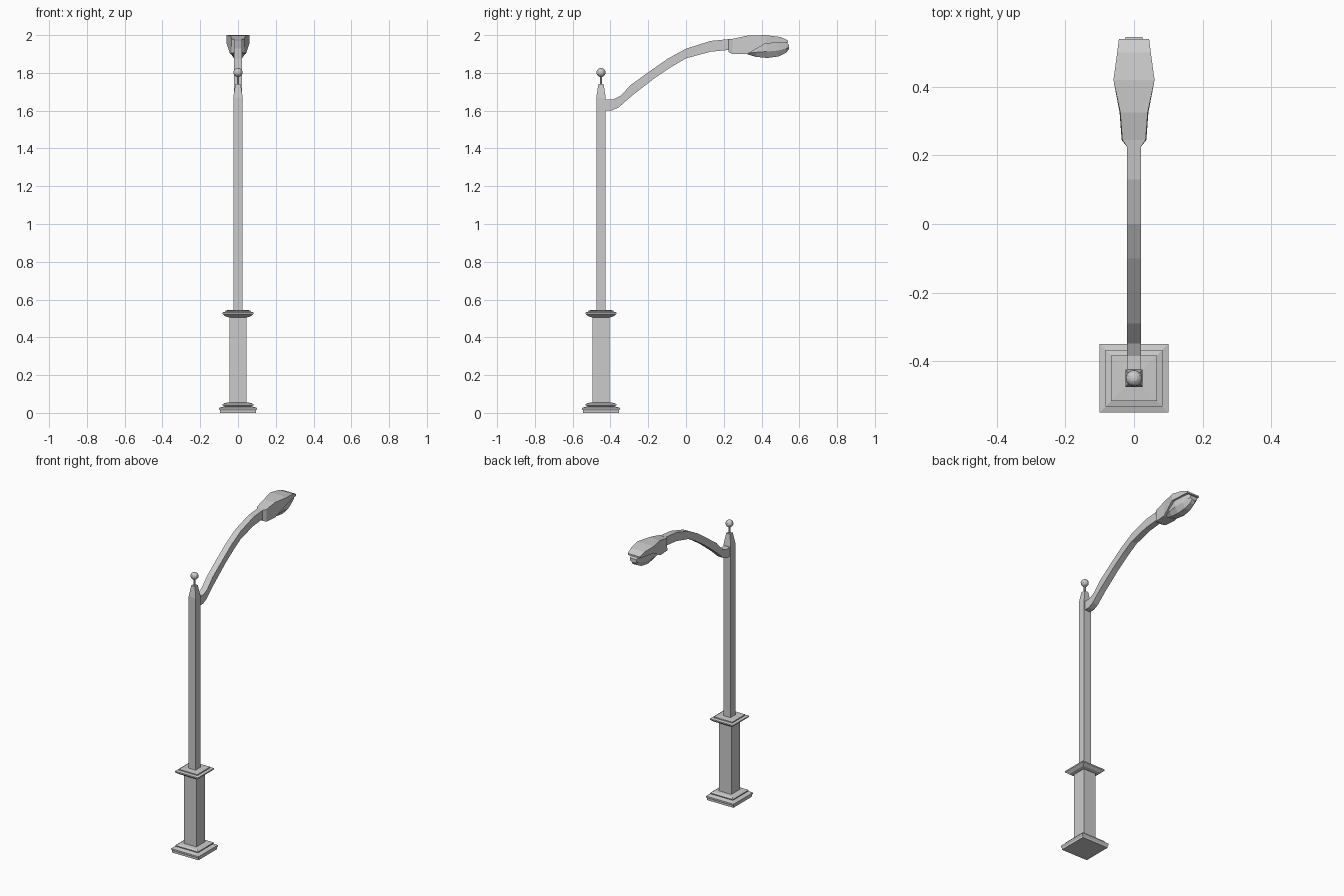
import bpy, bmesh
from mathutils import Matrix

POLE_Y = -0.45


def loft(name, rings):
    """Skin a list of equal-length point rings and cap both ends."""
    bm = bmesh.new()
    vs = [[bm.verts.new(p) for p in r] for r in rings]
    n = len(vs[0])
    for a, b in zip(vs, vs[1:]):
        for i in range(n):
            j = (i + 1) % n
            bm.faces.new((a[i], a[j], b[j], b[i]))
    bm.faces.new(vs[0])
    bm.faces.new(vs[-1])
    bmesh.ops.recalc_face_normals(bm, faces=bm.faces)
    return finish(name, bm)


def finish(name, bm):
    me = bpy.data.meshes.new(name)
    bm.to_mesh(me)
    bm.free()
    ob = bpy.data.objects.new(name, me)
    bpy.context.collection.objects.link(ob)
    return ob


def square_tower(name, profile):
    """Square rings around the pole axis from (half width, height) pairs."""
    return loft(name, [[(sx * h, POLE_Y + sy * h, z)
                        for sx, sy in ((-1, -1), (1, -1), (1, 1), (-1, 1))]
                       for h, z in profile])


# stepped foot, pedestal and collar
square_tower("pedestal", [
    (0.095, 0.0), (0.095, 0.012), (0.10, 0.02), (0.10, 0.027), (0.085, 0.031),
    (0.07, 0.035), (0.082, 0.04), (0.082, 0.046), (0.07, 0.053), (0.045, 0.055),
    (0.045, 0.505), (0.065, 0.51), (0.083, 0.524), (0.083, 0.532),
    (0.067, 0.536), (0.067, 0.543), (0.025, 0.545)])

# pole with tapered top
square_tower("pole", [(0.025, 0.54), (0.025, 1.67), (0.014, 1.74)])

# finial stem and ball
bm = bmesh.new()
bmesh.ops.create_cone(bm, cap_ends=True, segments=8, radius1=0.006, radius2=0.006,
                      depth=0.06, matrix=Matrix.Translation((0, POLE_Y, 1.765)))
finish("finial_stem", bm)
bm = bmesh.new()
bmesh.ops.create_uvsphere(bm, u_segments=12, v_segments=8, radius=0.024,
                          matrix=Matrix.Translation((0, POLE_Y, 1.802)))
finish("finial_ball", bm)

# curved arm: (top y, top z, bottom y, bottom z)
ARM = [(-0.43, 1.66, -0.43, 1.602), (-0.385, 1.66, -0.39, 1.602),
       (-0.348, 1.678, -0.355, 1.618), (-0.29, 1.738, -0.285, 1.68),
       (-0.19, 1.81, -0.165, 1.773), (-0.10, 1.873, -0.08, 1.83),
       (0.0, 1.928, 0.0, 1.877), (0.13, 1.969, 0.13, 1.912),
       (0.24, 1.98, 0.24, 1.923)]
loft("arm", [[(-0.02, ty, tz), (0.02, ty, tz), (0.02, by, bz), (-0.02, by, bz)]
             for ty, tz, by, bz in ARM])

# lamp housing: (y, top half width, bottom half width, top z, bottom z)
HEAD = [(0.225, 0.02, 0.02, 1.978, 1.91), (0.245, 0.034, 0.036, 1.98, 1.90),
        (0.325, 0.04, 0.042, 1.997, 1.90), (0.42, 0.06, 0.06, 2.0, 1.955),
        (0.50, 0.049, 0.049, 1.99, 1.96), (0.54, 0.044, 0.044, 1.972, 1.962)]
loft("lamp_housing", [[(-t, y, zt), (t, y, zt), (b, y, zb), (-b, y, zb)]
                      for y, t, b, zt, zb in HEAD])

# lens bowl under the housing: (y, half width, top z, bottom z)
LENS = [(0.325, 0.028, 1.915, 1.898), (0.37, 0.04, 1.945, 1.885),
        (0.43, 0.046, 1.965, 1.879), (0.49, 0.038, 1.965, 1.887),
        (0.53, 0.029, 1.965, 1.907), (0.545, 0.024, 1.95, 1.925)]
loft("lens", [[(-w, y, zt), (w, y, zt), (w, y, zt * 0.4 + zb * 0.6),
               (w * 0.5, y, zb), (-w * 0.5, y, zb), (-w, y, zt * 0.4 + zb * 0.6)]
              for y, w, zt, zb in LENS])
